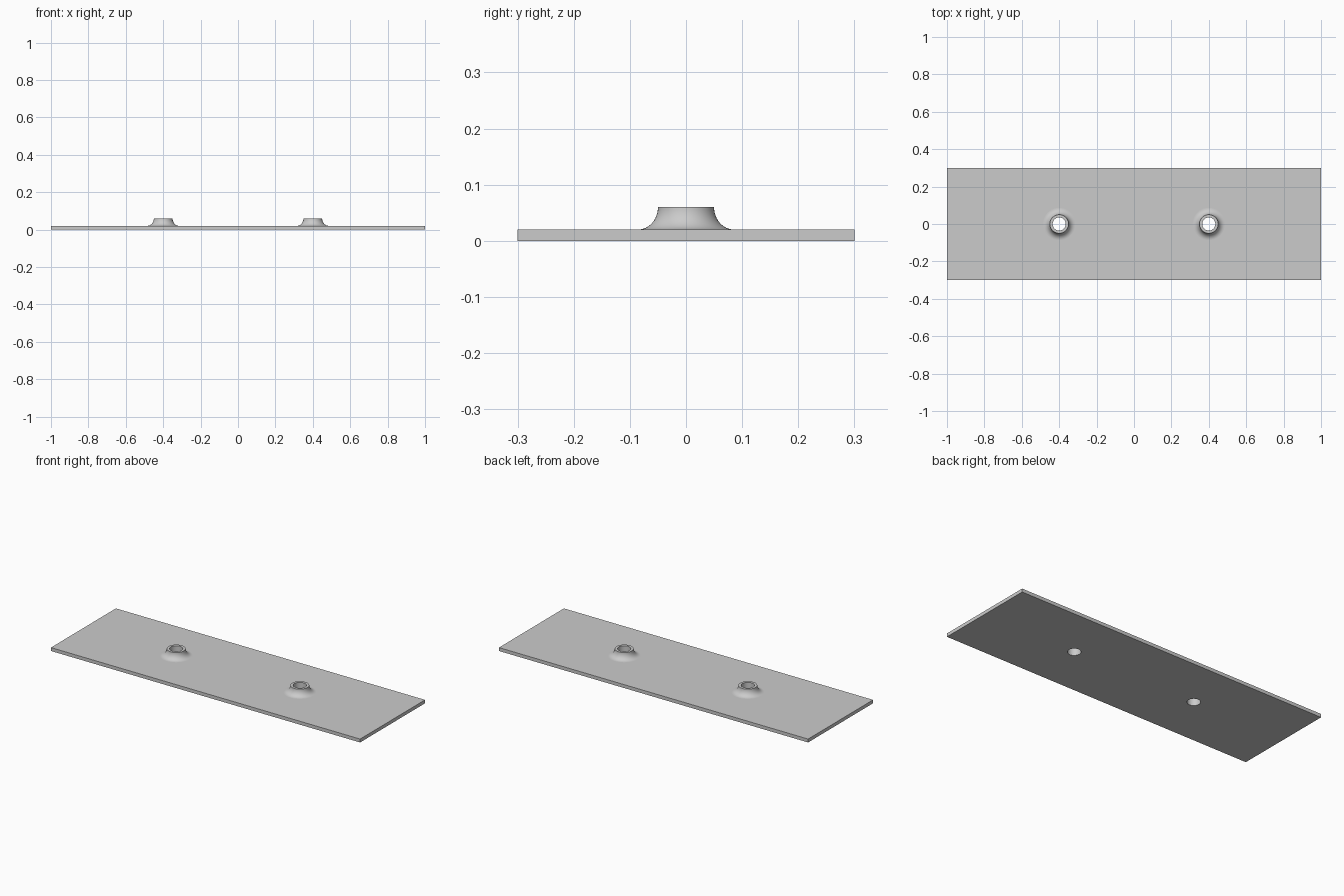
import bpy, bmesh, math

if "Cube" in bpy.data.objects:
    bpy.data.objects.remove(bpy.data.objects["Cube"])

grey = bpy.data.materials.new("light_grey")
grey.diffuse_color = (0.6, 0.6, 0.6, 1)
grey.use_nodes = True
grey.node_tree.nodes["Principled BSDF"].inputs["Base Color"].default_value = grey.diffuse_color

PLATE_TOP, RIM_TOP = 0.02, 0.06
RIM_R, FOOT_R, BORE_R = 0.05, 0.086, 0.035
SIDES = 64


def lathe(name, profile, x):
    """Closed solid of revolution from (radius, height) points, centred on x."""
    bm = bmesh.new()
    rings = [[bm.verts.new((x + r * math.cos(2 * math.pi * i / SIDES),
                            r * math.sin(2 * math.pi * i / SIDES), z))
              for i in range(SIDES)] for r, z in profile]
    for low, high in zip(rings, rings[1:]):
        for i in range(SIDES):
            j = (i + 1) % SIDES
            bm.faces.new((low[i], low[j], high[j], high[i]))
    bm.faces.new(rings[0][::-1])
    bm.faces.new(rings[-1])
    mesh = bpy.data.meshes.new(name)
    bm.to_mesh(mesh)
    bm.free()
    mesh.materials.append(grey)
    ob = bpy.data.objects.new(name, mesh)
    bpy.context.collection.objects.link(ob)
    return ob


def combine(target, tool, operation):
    """Apply a boolean and discard the tool object."""
    mod = target.modifiers.new(operation, 'BOOLEAN')
    mod.operation, mod.object, mod.solver = operation, tool, 'EXACT'
    bpy.context.view_layer.objects.active = target
    bpy.ops.object.modifier_apply(modifier=mod.name)
    bpy.data.objects.remove(tool)


# Flat base plate
bpy.ops.mesh.primitive_cube_add(size=1, location=(0, 0, PLATE_TOP / 2))
plate = bpy.context.object
plate.name = "plate_with_flared_holes"
plate.scale = (2, 0.6, PLATE_TOP)
bpy.ops.object.transform_apply(location=True, scale=True)
plate.data.materials.append(grey)

# Concave flare, rising from the plate to a narrow rim
flare = [(FOOT_R, 0.01)]
for k in range(13):
    t = math.pi / 2 * (1 - k / 12)
    flare.append((RIM_R + (FOOT_R - RIM_R) * (1 - math.cos(t)),
                  RIM_TOP - (RIM_TOP - PLATE_TOP) * math.sin(t)))

# Two flared collars, each drilled right through the plate
for x in (-0.4, 0.4):
    combine(plate, lathe("collar", flare, x), 'UNION')
    combine(plate, lathe("bore", [(BORE_R, -0.05), (BORE_R, 0.1)], x), 'DIFFERENCE')

# Smooth collars, flat plate faces
bpy.ops.object.select_all(action='DESELECT')
plate.select_set(True)
bpy.context.view_layer.objects.active = plate
bpy.ops.object.shade_smooth_by_angle(angle=math.radians(30))
for face in plate.data.polygons:
    if face.area > 0.01:
        face.use_smooth = False
